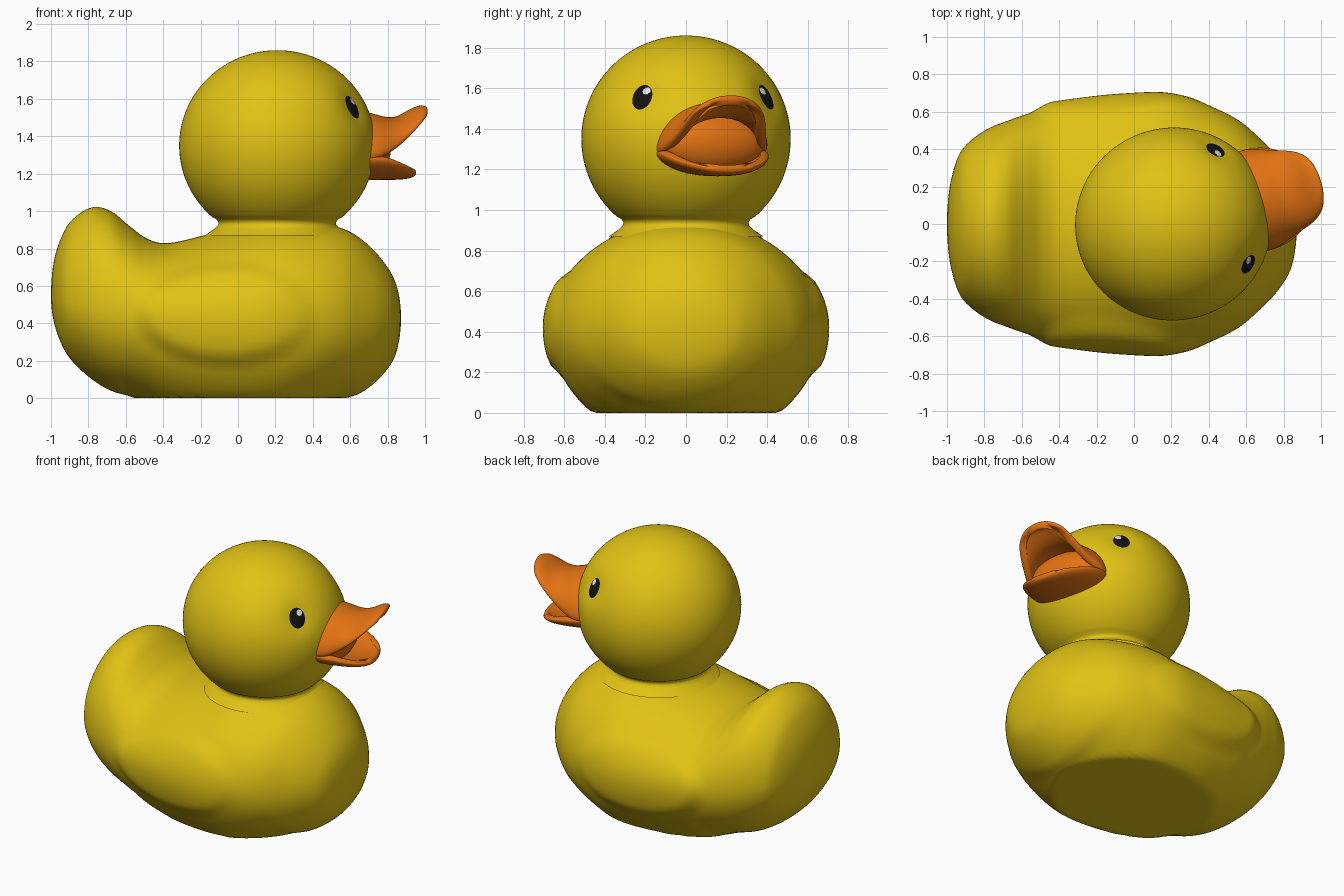
import bpy, bmesh, math
from mathutils import Vector, Matrix

if "Cube" in bpy.data.objects:
    bpy.data.objects.remove(bpy.data.objects["Cube"])


def material(name, rgb):
    m = bpy.data.materials.new(name)
    m.diffuse_color = (*rgb, 1)
    m.use_nodes = True
    m.node_tree.nodes["Principled BSDF"].inputs["Base Color"].default_value = m.diffuse_color
    return m


YELLOW = material("yellow", (0.75, 0.54, 0.007))
ORANGE = material("orange", (0.77, 0.17, 0.006))
BLACK = material("black", (0.006, 0.006, 0.006))
WHITE = material("white", (0.85, 0.85, 0.85))

# Head frame: +x is the facing direction, turned towards the back
HEAD = Matrix.Translation((0.21, 0, 1.35)) @ Matrix.Rotation(math.radians(16), 4, 'Z')


def smoothstep(a, b, v):
    t = min(1, max(0, (v - a) / (b - a)))
    return t * t * (3 - 2 * t)


def loft(name, rows, mats, closed=True, matrix=None):
    """Skin a list of point rows into a smooth mesh."""
    bm = bmesh.new()
    vs = [[bm.verts.new(p) for p in row] for row in rows]
    n = len(rows[0])
    for a, b in zip(vs, vs[1:]):
        for j in range(n if closed else n - 1):
            k = (j + 1) % n
            bm.faces.new((a[j], a[k], b[k], b[j]))
    bmesh.ops.remove_doubles(bm, verts=bm.verts, dist=1e-5)
    bmesh.ops.recalc_face_normals(bm, faces=bm.faces)
    for f in bm.faces:
        f.smooth = True
    me = bpy.data.meshes.new(name)
    bm.to_mesh(me)
    bm.free()
    for m in mats:
        me.materials.append(m)
    ob = bpy.data.objects.new(name, me)
    bpy.context.collection.objects.link(ob)
    if matrix:
        ob.matrix_world = matrix
    return ob


# Body: sections along x as (x, top, bottom, widest height, half width)
KEYS = [Vector(k) for k in (
    (-1, .55, .55, .55, 0), (-.985, .73, .41, .54, .2), (-.94, .87, .28, .53, .36),
    (-.88, .96, .19, .51, .44), (-.78, 1.02, .1, .49, .51), (-.68, 1.0, .04, .47, .55),
    (-.58, .92, .01, .45, .585), (-.48, .85, -.03, .44, .61), (-.36, .83, -.09, .43, .63),
    (-.1, .89, -.15, .42, .66), (.2, .95, -.15, .42, .67), (.4, .94, -.08, .42, .63),
    (.55, .91, -.01, .42, .56), (.66, .85, .03, .42, .47), (.77, .74, .12, .42, .355),
    (.845, .61, .24, .42, .22), (.872, .43, .43, .43, 0))]


def mirror_key(k):
    return Vector((k[0], k[2], k[1], k[3], -k[4]))


def spline(keys, steps):
    pts = [mirror_key(keys[1])] + keys + [mirror_key(keys[-2])]
    out = []
    for i in range(1, len(pts) - 2):
        p0, p1, p2, p3 = pts[i - 1:i + 3]
        for s in range(steps):
            t = s / steps
            out.append((p1 * 2 + (p2 - p0) * t + (p0 * 2 - p1 * 5 + p2 * 4 - p3) * t * t
                        + (p1 * 3 - p0 - p2 * 3 + p3) * t ** 3) / 2)
    return out + [keys[-1]]


def body_row(key, n=96):
    x, top, bottom, mid, w = key
    row = []
    for j in range(n):
        a = 2 * math.pi * j / n
        c, s = math.cos(a), math.sin(a)
        z = max(0, mid + s * ((top - mid) if s > 0 else (mid - bottom)))
        # raised wing on each side, fading towards the breast
        d = math.hypot((x + .06) / .48, (z - .45) / .27)
        wing = .035 * (1 - smoothstep(.78, 1.08, d)) * (1 - .6 * smoothstep(.1, .4, x))
        row.append((x, w * c + math.copysign(wing, c) * min(1, abs(c) * 3), z))
    return row


loft("body", [body_row(k) for k in spline(KEYS, 6)], [YELLOW])

# Head: sphere with a pinched neck and shallow eye sockets
EYE_DIRS = [Vector((math.cos(s * .768) * .913, math.sin(s * .768) * .913, .407)) for s in (-1, 1)]
profile = [(.515 * math.sin(i * .0403), .51 * math.cos(i * .0403)) for i in range(61)]
profile += [(.318, -.395), (.308, -.41), (.31, -.425), (.33, -.445), (.38, -.48)]


def head_point(r, z, a):
    p = Vector((r * math.cos(a) * 1.02, r * math.sin(a), z))
    for e in EYE_DIRS:
        g = (p.normalized() - e).length / .2
        p -= e * .022 * math.exp(-g * g)
    return p


loft("head", [[head_point(r, z, 2 * math.pi * j / 112) for j in range(112)] for r, z in profile],
     [YELLOW], matrix=HEAD)

# Eyes: flattened ovals, black on white with a highlight towards the beak
for e, side in zip(EYE_DIRS, ("front", "back")):
    right = Vector((0, 0, 1)).cross(e).normalized()
    up = e.cross(right)
    toward_beak = 1 if side == "front" else -1
    rows = []
    for i in range(33):
        q = math.pi / 2 * i / 32
        rows.append([e * (.476 + .033 * math.cos(q))
                     + right * (.076 * math.sin(q) * math.cos(2 * math.pi * j / 64))
                     + up * (.096 * math.sin(q) * math.sin(2 * math.pi * j / 64))
                     for j in range(64)])
    eye = loft(side + "_eye", rows, [BLACK, WHITE], matrix=HEAD)
    for f in eye.data.polygons:
        u, v = f.center.dot(right) * toward_beak, (f.center - e * .49).dot(up)
        rim = math.hypot((u - .004) / .070, (v + .008) / .085) > 1
        spark = math.hypot(u - .018, v - .034) < .02
        f.material_index = int(rim or spark)


# Beak: two curved sheets; rows are (forward, half width, edge z, middle z)
def bill(name, rows, thickness):
    grid = []
    for f, w, ze, zm in rows:
        angles = [math.pi / 2 * (j / 6 - 1) for j in range(13)]
        grid.append([(f - .02 * (1 - math.cos(a)), w * math.sin(a),
                      ze + (zm - ze) * math.cos(a) - 1.35) for a in angles])
    ob = loft(name, grid, [ORANGE], closed=False, matrix=HEAD)
    # make the sheet normals point up so the thickness goes a known way
    if sum(p.normal.z for p in ob.data.polygons) < 0:
        ob.data.flip_normals()
    sol = ob.modifiers.new("thickness", 'SOLIDIFY')
    sol.thickness = abs(thickness)
    sol.offset = -1 if thickness > 0 else 1
    sub = ob.modifiers.new("smooth", 'SUBSURF')
    sub.levels = sub.render_levels = 2
    return ob


bill("upper_bill", [(.42, .285, 1.27, 1.54), (.52, .285, 1.28, 1.53), (.60, .25, 1.32, 1.50),
                    (.68, .225, 1.38, 1.505), (.75, .20, 1.445, 1.55), (.80, .16, 1.49, 1.57),
                    (.83, .10, 1.51, 1.56)], .05)
bill("lower_bill", [(.42, .285, 1.29, 1.165), (.54, .285, 1.29, 1.165), (.64, .25, 1.26, 1.165),
                    (.72, .19, 1.235, 1.17), (.765, .11, 1.22, 1.185)], -.045)

# Mouth lining that closes the back of the open beak
rows = [[(.49 + .12 * math.sin(q) * math.cos(a), .265 * math.sin(q) * math.sin(a),
          -.02 + .15 * math.cos(q)) for a in [2 * math.pi * j / 40 for j in range(40)]]
        for q in [math.pi * i / 20 for i in range(21)]]
loft("mouth_lining", rows, [ORANGE], matrix=HEAD)
